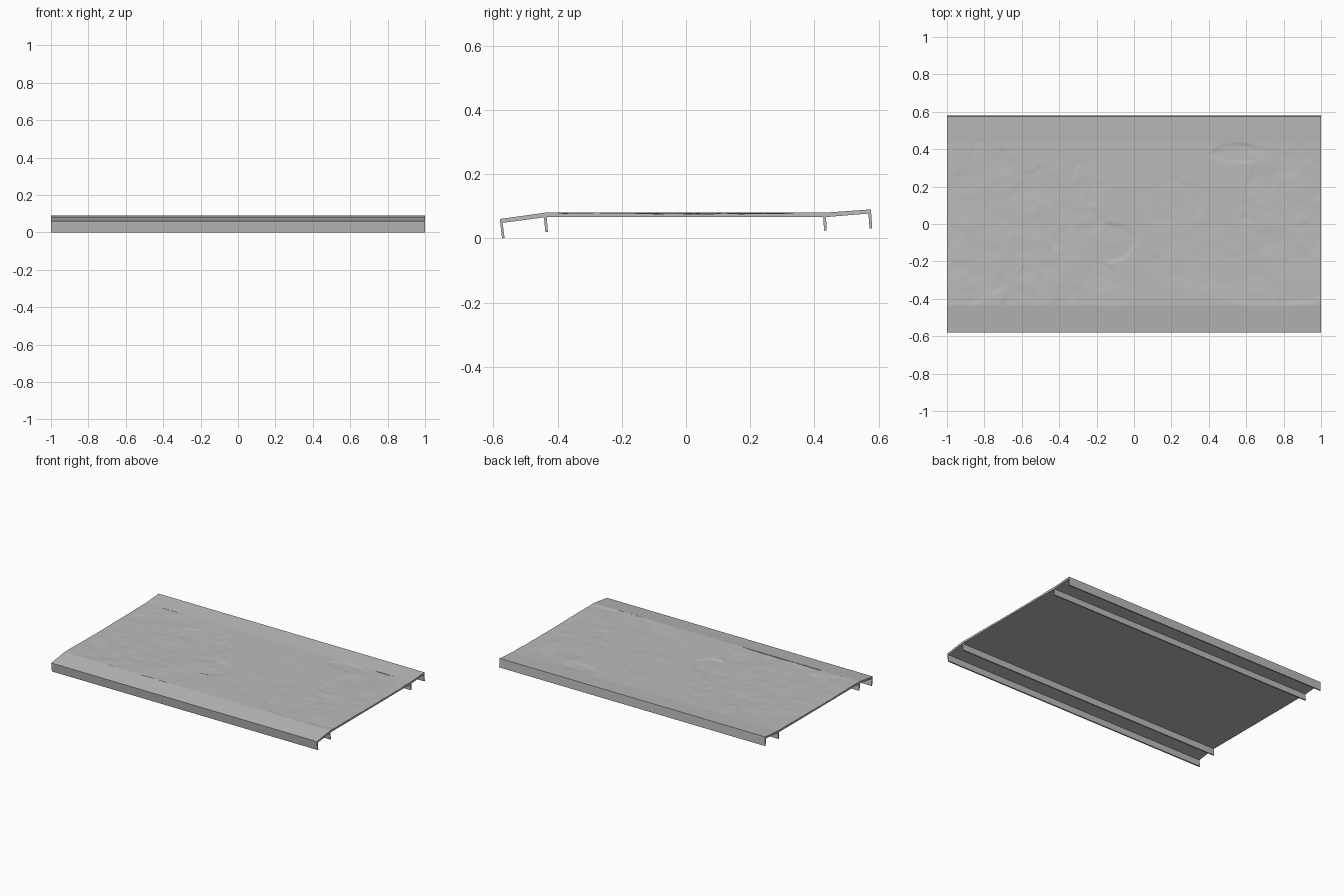
import bpy
import bmesh
from mathutils import Vector, noise

cube = bpy.data.objects.get("Cube")
if cube:
    bpy.data.objects.remove(cube, do_unlink=True)

grey = bpy.data.materials.new("plain grey")
grey.use_nodes = True
grey.diffuse_color = (0.5, 0.5, 0.5, 1)
grey.node_tree.nodes["Principled BSDF"].inputs["Base Color"].default_value = (0.5, 0.5, 0.5, 1)

FRONT, BACK = -0.436, 0.436   # creases where the sloped wings meet the panel
TOP, UNDER = 0.08, 0.066      # panel faces


def finish(name, bm):
    bmesh.ops.recalc_face_normals(bm, faces=bm.faces)
    mesh = bpy.data.meshes.new(name)
    bm.to_mesh(mesh)
    bm.free()
    mesh.materials.append(grey)
    obj = bpy.data.objects.new(name, mesh)
    bpy.context.collection.objects.link(obj)
    return obj


def rail(name, profile):
    """Extrude a (y, z) profile along the full length."""
    bm = bmesh.new()
    face = bm.faces.new([bm.verts.new((-1, y, z)) for y, z in profile])
    new = bmesh.ops.extrude_face_region(bm, geom=[face])["geom"]
    moved = [g for g in new if isinstance(g, bmesh.types.BMVert)]
    bmesh.ops.translate(bm, verts=moved, vec=(2, 0, 0))
    return finish(name, bm)


# Sloped wings with their turned-down outer lips
rail("front_wing", [(-0.58, 0.06), (FRONT, TOP), (FRONT, UNDER), (-0.571, 0.048),
                    (-0.565, 0.001), (-0.573, 0)])
rail("back_wing", [(BACK, TOP), (0.576, 0.09), (0.58, 0.03), (0.572, 0.03),
                   (0.568, 0.077), (BACK, UNDER)])

# Inner stiffening ribs under the panel
rail("front_rib", [(-0.443, 0.07), (-0.434, 0.07), (-0.43, 0.02), (-0.438, 0.02)])
rail("back_rib", [(0.427, 0.07), (0.436, 0.07), (0.438, 0.024), (0.43, 0.024)])

# Worn patches as ellipses: centre x, y, radius x, y, depth
PATCHES = [(-0.8, 0.0, 0.3, 0.42, 0.8), (-0.42, 0.0, 0.26, 0.38, 1),
           (-0.4, -0.34, 0.36, 0.16, 1), (-0.13, -0.1, 0.13, 0.1, 0.9),
           (0.2, 0.12, 0.17, 0.13, 0.4), (0.36, -0.16, 0.28, 0.18, 0.4),
           (0.85, 0.1, 0.27, 0.36, 0.9), (0.75, -0.28, 0.36, 0.16, 0.7),
           (0.58, 0.38, 0.15, 0.05, 0.8)]


def smooth(t):
    t = max(0, min(1, t))
    return t * t * (3 - 2 * t)


def relief(x, y):
    """Depth of the worn surface, with ragged borders and rippled floor."""
    p = Vector((x, y, 0.3))
    ragged = 0.5 * noise.noise(p * 7) + 0.3 * noise.noise(p * 17)
    mask = 0
    for cx, cy, rx, ry, depth in PATCHES:
        d = ((x - cx) / rx) ** 2 + ((y - cy) / ry) ** 2
        mask = max(mask, depth * smooth((1.05 - d + ragged) * 3))
    ripple = noise.noise(p * 9) + 0.5 * noise.noise(p * 22)
    return mask * (0.003 + 0.003 * max(-1, min(1, ripple)))


# Relief panel: fine grid top, closed with a skirt and a flat underside
bm = bmesh.new()
bmesh.ops.create_grid(bm, x_segments=220, y_segments=96, size=1)
for v in bm.verts:
    v.co.y *= BACK
    v.co.z = TOP - relief(v.co.x, v.co.y)
rim = [e for e in bm.edges if e.is_boundary]
skirt = bmesh.ops.extrude_edge_only(bm, edges=rim)["geom"]
for v in skirt:
    if isinstance(v, bmesh.types.BMVert):
        v.co.z = UNDER
bmesh.ops.contextual_create(bm, geom=[e for e in skirt if isinstance(e, bmesh.types.BMEdge)
                                      and e.is_boundary])
panel = finish("relief_panel", bm)

bpy.ops.object.select_all(action="DESELECT")
panel.select_set(True)
bpy.context.view_layer.objects.active = panel
bpy.ops.object.shade_smooth_by_angle(angle=0.6)
